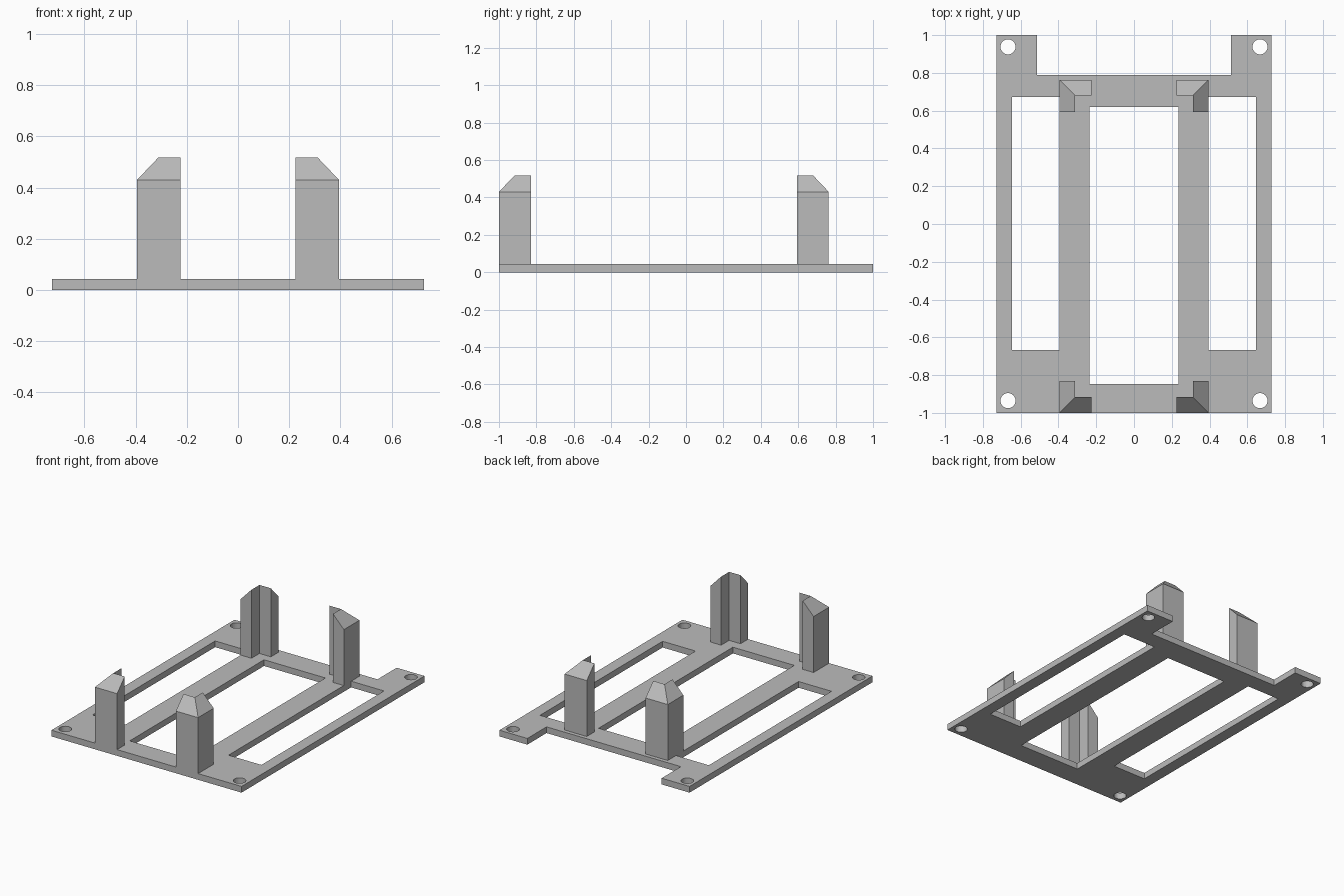
import bpy
import bmesh
from math import cos, sin, tau

if "Cube" in bpy.data.objects:
    bpy.data.objects.remove(bpy.data.objects["Cube"])

PLATE = 0.043      # plate thickness
SHOULDER = 0.43    # where the post chamfer starts
TOP = 0.517        # post height
ARM = 0.17         # length of each post arm
WALL = 0.083       # thickness of each post arm

grey = bpy.data.materials.new("grey_plastic")
grey.use_nodes = True
grey.diffuse_color = (0.5, 0.5, 0.5, 1)
grey.node_tree.nodes["Principled BSDF"].inputs["Base Color"].default_value = (0.5, 0.5, 0.5, 1)


def rect(x0, x1, y0, y1):
    return [(x0, y0), (x1, y0), (x1, y1), (x0, y1)]


def circle(x, y, r, n=32):
    return [(x + r * cos(tau * i / n), y + r * sin(tau * i / n)) for i in range(n)]


def make_plate(name, loops):
    """Fill the first loop, leaving the others open, and give it thickness."""
    curve = bpy.data.curves.new(name, "CURVE")
    curve.dimensions = "2D"
    curve.fill_mode = "BOTH"
    curve.extrude = PLATE / 2
    for loop in loops:
        spline = curve.splines.new("POLY")
        spline.points.add(len(loop) - 1)
        for point, (x, y) in zip(spline.points, loop):
            point.co = (x, y, 0, 1)
        spline.use_cyclic_u = True
        spline.use_smooth = False
    obj = bpy.data.objects.new(name, curve)
    bpy.context.collection.objects.link(obj)
    obj.location.z = PLATE / 2
    bpy.ops.object.select_all(action="DESELECT")
    obj.select_set(True)
    bpy.context.view_layer.objects.active = obj
    bpy.ops.object.convert(target="MESH")
    obj = bpy.context.object
    obj.data.materials.clear()
    obj.data.materials.append(grey)


def make_post(name, x, y, sx, sy):
    """L-shaped post with its outer corner at x, y and arms along sx, sy."""
    profile = [(0, 0), (ARM, 0), (ARM, WALL), (WALL, WALL), (WALL, ARM), (0, ARM)]
    bm = bmesh.new()
    low = [bm.verts.new((x + sx * u, y + sy * v, PLATE)) for u, v in profile]
    # The outer edges stop at the shoulder, the inner ones reach the top
    high = [bm.verts.new((x + sx * u, y + sy * v, TOP if min(u, v) > 0 else SHOULDER))
            for u, v in profile]
    bm.faces.new(low)
    for i in range(6):
        j = (i + 1) % 6
        bm.faces.new((low[i], low[j], high[j], high[i]))
    # Two mitred slopes meeting along the hip
    bm.faces.new((high[0], high[1], high[2], high[3]))
    bm.faces.new((high[0], high[3], high[4], high[5]))
    bmesh.ops.recalc_face_normals(bm, faces=bm.faces)
    mesh = bpy.data.meshes.new(name)
    bm.to_mesh(mesh)
    bm.free()
    mesh.materials.append(grey)
    bpy.context.collection.objects.link(bpy.data.objects.new(name, mesh))


# Base plate: notched outline, three windows and four screw holes
half_outline = [(0.727, -1), (0.727, 1), (0.514, 1), (0.514, 0.79)]
outline = half_outline + [(-x, y) for x, y in reversed(half_outline)]
loops = [outline, rect(-0.235, 0.235, -0.848, 0.62)]
for s in (-1, 1):
    loops.append(rect(s * 0.394, s * 0.646, -0.667, 0.673))
    loops += [circle(s * 0.667, y, 0.04) for y in (-0.935, 0.938)]
make_plate("base_plate", loops)

# Corner posts
for side, s in (("left", 1), ("right", -1)):
    make_post("front_post_" + side, s * 0.395, -1, -s, 1)
    make_post("back_post_" + side, s * 0.395, 0.763, -s, -1)
